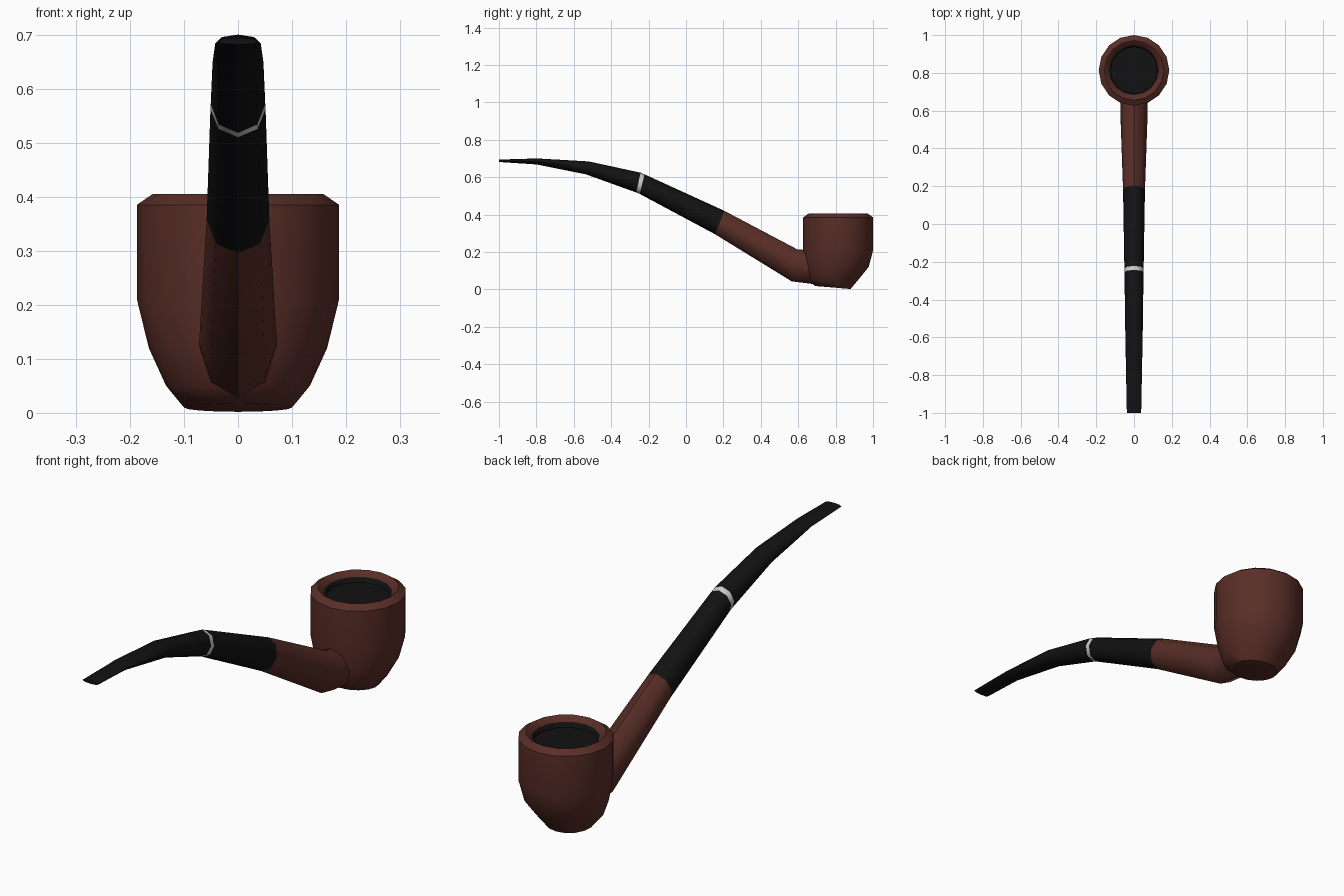
import bpy, bmesh, math
from mathutils import Vector

if "Cube" in bpy.data.objects:
    bpy.data.objects.remove(bpy.data.objects["Cube"])


def material(name, rgb):
    m = bpy.data.materials.new(name)
    m.diffuse_color = (*rgb, 1)
    m.use_nodes = True
    m.node_tree.nodes["Principled BSDF"].inputs["Base Color"].default_value = m.diffuse_color
    return m


BRIAR = material("briar", (0.10, 0.027, 0.02))
BLACK = material("black", (0.006, 0.006, 0.006))
SILVER = material("silver", (0.6, 0.6, 0.6))


def loft(name, rings, sides, mats, caps=(True, True), dark_from=None):
    """Skin ellipses, each given as (y, z) of two opposite points and a half width in x."""
    bm = bmesh.new()
    loops = []
    for y0, z0, y1, z1, w in rings:
        a, b = Vector((0, y0, z0)), Vector((0, y1, z1))
        mid, half = (a + b) / 2, (b - a) / 2
        loops.append([bm.verts.new(mid + half * math.cos(t) + Vector((w * math.sin(t), 0, 0)))
                      for t in (2 * math.pi * i / sides for i in range(sides))])
    for k in range(len(loops) - 1):
        p, q = loops[k], loops[k + 1]
        for i in range(sides):
            j = (i + 1) % sides
            f = bm.faces.new((p[i], p[j], q[j], q[i]))
            f.material_index = int(dark_from is not None and k >= dark_from)
    if caps[0]:
        bm.faces.new(loops[0])
    if caps[1]:
        bm.faces.new(loops[-1]).material_index = len(mats) - 1
    bmesh.ops.recalc_face_normals(bm, faces=bm.faces)
    me = bpy.data.meshes.new(name)
    bm.to_mesh(me)
    bm.free()
    for m in mats:
        me.materials.append(m)
    ob = bpy.data.objects.new(name, me)
    bpy.context.collection.objects.link(ob)
    bpy.ops.object.select_all(action='DESELECT')
    ob.select_set(True)
    bpy.context.view_layer.objects.active = ob
    bpy.ops.object.shade_smooth_by_angle(angle=math.radians(50))
    return ob


def level(z, r, y=0.8135):
    return (y - r, z, y + r, z, r)


# Bowl: slanted foot, round wall, rolled rim and dark chamber
loft("bowl", [
    (0.69, 0.018, 0.88, 0.002, 0.10),
    (0.655, 0.05, 0.92, 0.05, 0.133),
    (0.638, 0.12, 0.977, 0.12, 0.165),
    level(0.21, 0.187),
    level(0.385, 0.187),
    level(0.405, 0.158),
    level(0.386, 0.131),
    level(0.365, 0.125),
], 16, [BRIAR, BLACK], dark_from=6)

# Shank: from inside the bowl, bending up to the stem
joint = (0.155, 0.295, 0.205, 0.42, 0.058)
loft("shank", [
    (0.71, 0.025, 0.71, 0.205, 0.07),
    (0.565, 0.043, 0.595, 0.214, 0.072),
    joint,
], 8, [BRIAR])

# Stem, silver band and flattened mouthpiece
band_a = (-0.243, 0.526, -0.228, 0.617, 0.0505)
band_b = (-0.266, 0.518, -0.243, 0.624, 0.0505)
band_a = (-0.247, 0.51, -0.222, 0.615, 0.051)
loft("stem", [joint, band_a], 8, [BLACK])
loft("band", [band_a, band_b], 8, [SILVER], caps=(False, False))
loft("mouthpiece", [
    band_b,
    (-0.535, 0.615, -0.52, 0.684, 0.047),
    (-0.80, 0.668, -0.795, 0.70, 0.042),
    (-1.0, 0.681, -1.0, 0.694, 0.038),
], 8, [BLACK])
